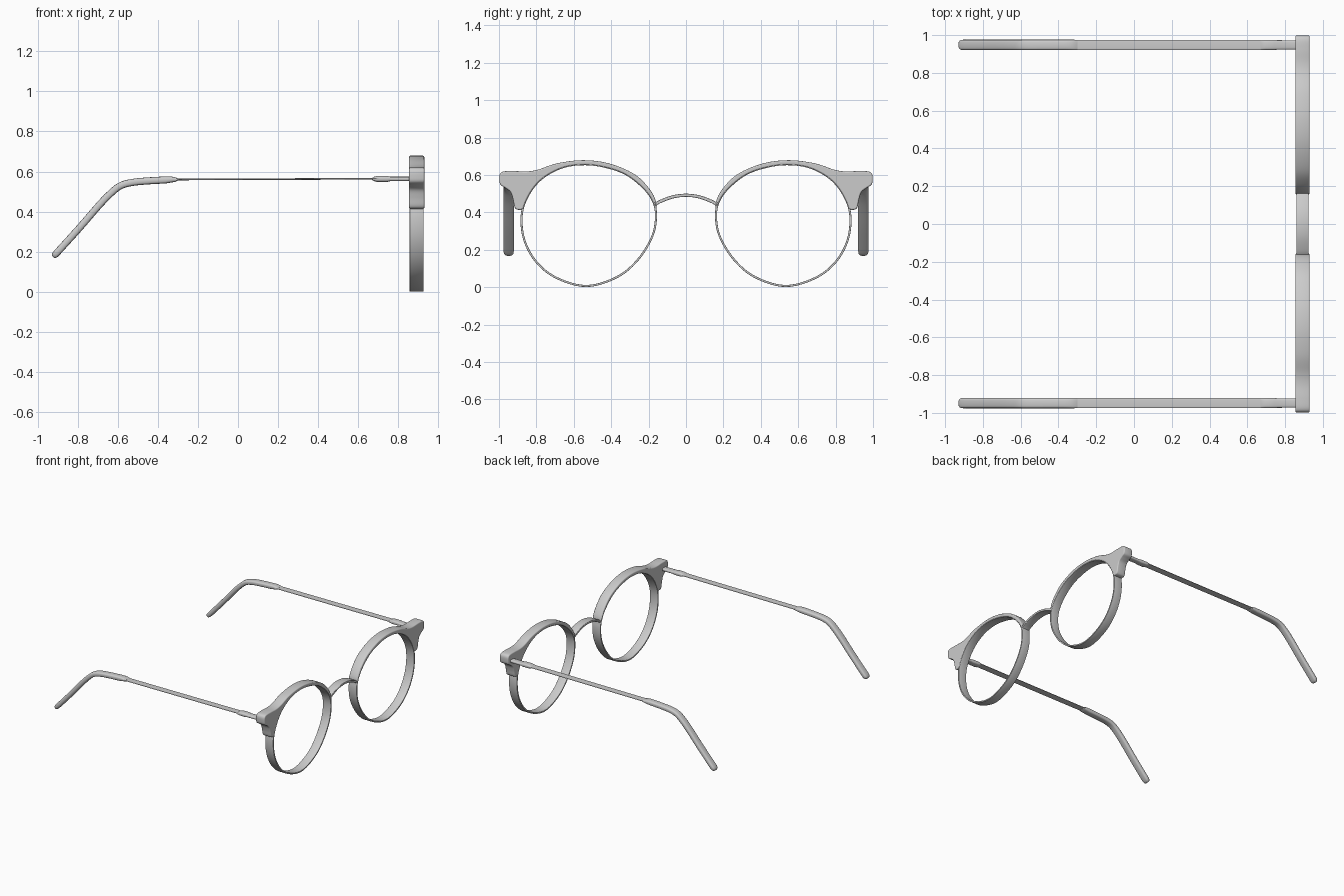
import bpy, bmesh, math
from mathutils import Vector, Matrix

cube = bpy.data.objects.get("Cube")
if cube:
    bpy.data.objects.remove(cube, do_unlink=True)

grey = bpy.data.materials.new("frame_grey")
grey.use_nodes = True
colour = (0.6, 0.6, 0.6, 1)
grey.diffuse_color = colour
grey.node_tree.nodes["Principled BSDF"].inputs["Base Color"].default_value = colour

FRONT_X = 0.892
# maps a flat outline (u, v) to (y, z), with its thickness along x
TO_FRONT = Matrix(((0, 0, 1, FRONT_X), (1, 0, 0, 0), (0, 1, 0, 0), (0, 0, 0, 1)))


def smooth(points, closed=False, steps=6):
    """Catmull-Rom curve through the points."""
    pts = [Vector(p) for p in points]
    n = len(pts)

    def at(i):
        return pts[i % n] if closed else pts[max(0, min(n - 1, i))]

    out = []
    for i in range(n if closed else n - 1):
        a, b, c, d = (at(i + k) for k in (-1, 0, 1, 2))
        for s in range(steps):
            t = s / steps
            out.append(0.5 * (2 * b + (c - a) * t + (2 * a - 5 * b + 4 * c - d) * t ** 2
                              + (3 * b - a - 3 * c + d) * t ** 3))
    return out if closed else out + [pts[-1]]


def select_only(ob):
    bpy.ops.object.select_all(action='DESELECT')
    ob.select_set(True)
    bpy.context.view_layer.objects.active = ob


def plate(name, outlines, depth, bevel, side=1):
    """Flat outlines filled, thickened along x and rounded at the edges."""
    cu = bpy.data.curves.new(name, 'CURVE')
    cu.dimensions = '2D'
    cu.fill_mode = 'BOTH'
    cu.extrude = depth / 2 - bevel
    cu.bevel_depth = bevel
    cu.bevel_resolution = 2
    cu.offset = -bevel
    for line in outlines:
        sp = cu.splines.new('POLY')
        sp.points.add(len(line) - 1)
        for p, q in zip(sp.points, line):
            p.co = (q[0] * side, q[1], 0, 1)
        sp.use_cyclic_u = True
    cu.materials.append(grey)
    ob = bpy.data.objects.new(name, cu)
    bpy.context.collection.objects.link(ob)
    ob.matrix_world = TO_FRONT
    select_only(ob)
    bpy.ops.object.convert(target='MESH')
    bpy.ops.object.shade_smooth_by_angle(angle=math.radians(40))


def loft(name, stations, y, segments=20):
    """Rounded bar through stations of (x, z, half thickness, half width)."""
    bm = bmesh.new()
    rings = []
    for i, (x, z, thick, wide) in enumerate(stations):
        a, b = stations[max(i - 1, 0)], stations[min(i + 1, len(stations) - 1)]
        along = Vector((b[0] - a[0], 0, b[1] - a[1])).normalized()
        up = Vector((-along.z, 0, along.x))
        ring = []
        for k in range(segments):
            t = math.tau * k / segments
            c, s = math.cos(t), math.sin(t)
            across = math.copysign(abs(c) ** 0.6, c) * wide
            rise = math.copysign(abs(s) ** 0.6, s) * thick
            ring.append(bm.verts.new(Vector((x, y + across, z)) + up * rise))
        rings.append(ring)
    for r, q in zip(rings, rings[1:]):
        for k in range(segments):
            j = (k + 1) % segments
            bm.faces.new((r[k], r[j], q[j], q[k]))
    bm.faces.new(rings[0])
    bm.faces.new(rings[-1])
    bmesh.ops.recalc_face_normals(bm, faces=bm.faces)
    me = bpy.data.meshes.new(name)
    bm.to_mesh(me)
    bm.free()
    me.materials.append(grey)
    ob = bpy.data.objects.new(name, me)
    bpy.context.collection.objects.link(ob)
    select_only(ob)
    bpy.ops.object.shade_smooth_by_angle(angle=math.radians(40))


# lens opening, from the nose over the top and round
LENS = smooth([(.166, .39), (.19, .475), (.255, .55), (.34, .608), (.45, .642), (.555, .652),
               (.665, .634), (.77, .575), (.84, .487), (.873, .385), (.86, .257), (.797, .14),
               (.69, .055), (.53, .012), (.37, .06), (.262, .15), (.185, .275)], closed=True)
CENTRE = Vector((.52, .33))


def grow(line, amount):
    return [p + (p - CENTRE).normalized() * amount for p in line]


# upper edge of the brow, then the end piece and its tail
BROW_TOP = smooth([(.157, .42), (.168, .48), (.215, .55), (.29, .613), (.42, .664), (.555, .679),
                   (.69, .662), (.79, .629), (.85, .619), (.92, .621), (.975, .619), (.995, .605),
                   (.998, .575), (.992, .548), (.965, .53), (.938, .508), (.925, .47),
                   (.917, .43), (.905, .416), (.882, .413)])
brow = BROW_TOP + grow(LENS[3:53], .003)[::-1]

# temple: hinge block, thin bar, thick bent tip
HINGE = [(.87, .563, .011, .024), (.76, .563, .011, .025), (.745, .563, .015, .0265),
         (.695, .563, .015, .0265), (.68, .563, .011, .0265), (.668, .563, .004, .0265)]
BAR = [(.7, .564, .004, .0265), (.2, .562, .004, .0265), (-.34, .56, .004, .0265)]
TIP = [(-.298, .56, .005, .0265), (-.315, .56, .012, .0275), (-.335, .56, .015, .0275)]
bend = smooth([(-.36, .558), (-.45, .553), (-.53, .545), (-.59, .527), (-.645, .482),
               (-.7, .424), (-.79, .32), (-.905, .193)], steps=4)
TIP += [(p.x, p.y, .0175, .0275) for p in bend]
TIP += [(-.914, .183, .016, .025), (-.92, .176, .012, .02), (-.923, .173, .006, .012)]

for side, label in ((1, "left"), (-1, "right")):
    plate(label + "_rim", [grow(LENS, .011), LENS], .07, .002, side)
    plate(label + "_brow_and_end_piece", [brow], .076, .007, side)
    y = side * .948
    loft(label + "_hinge", HINGE, y)
    loft(label + "_temple_bar", BAR, y)
    loft(label + "_temple_tip", TIP, y)

# nose bridge
ARCH = smooth([(-.172, .447), (-.14, .467), (-.07, .492), (0, .5),
               (.07, .492), (.14, .467), (.172, .447)])
under = [Vector((p.x * .97, p.y - .017)) for p in reversed(ARCH)]
plate("bridge", [ARCH + under], .066, .004)
